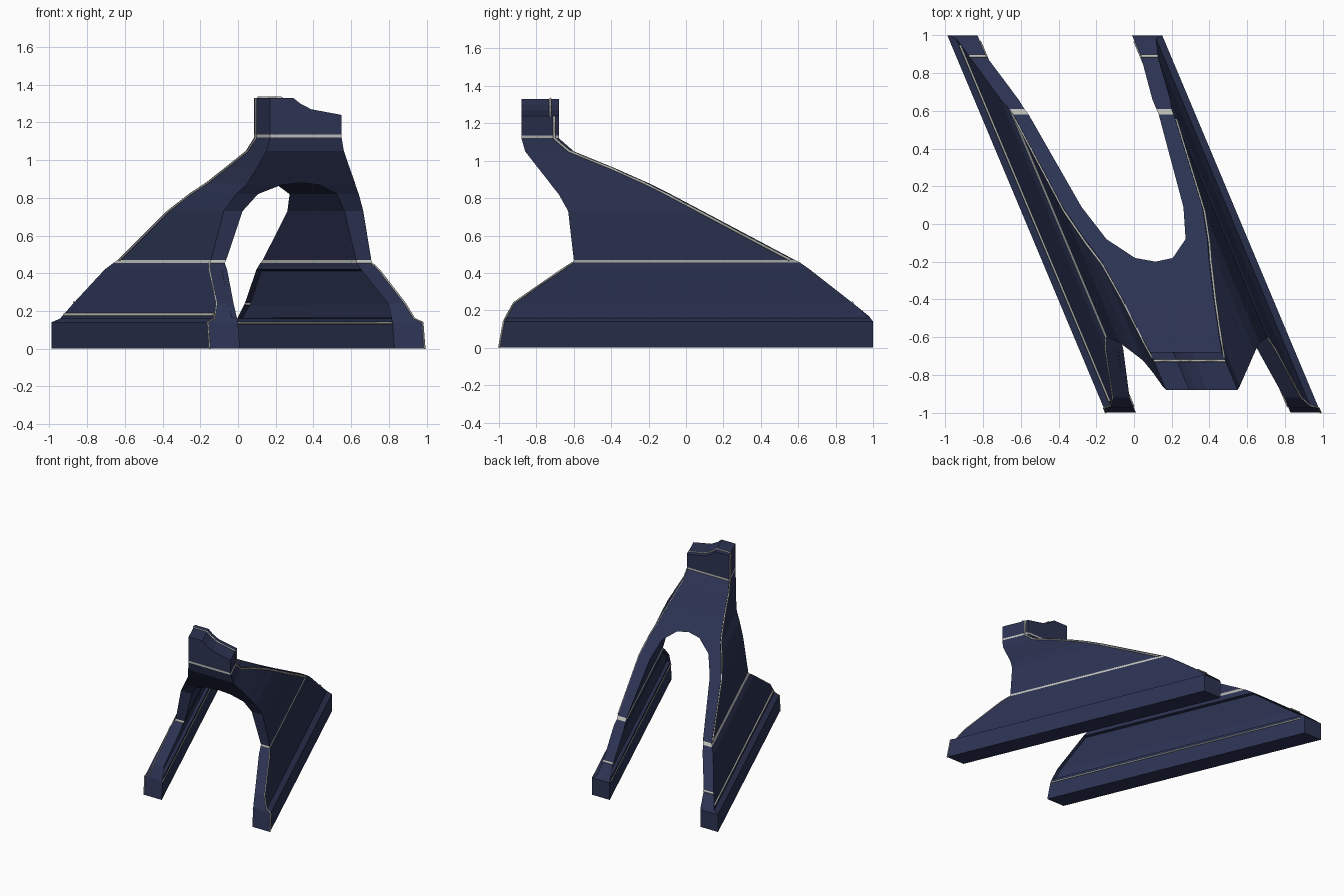
import bpy, bmesh

if "Cube" in bpy.data.objects:
    bpy.data.objects.remove(bpy.data.objects["Cube"])

SHEAR = 0.42  # plan view slant: x shifts by -SHEAR * y


def material(name, rgb):
    m = bpy.data.materials.new(name)
    m.diffuse_color = (*rgb, 1)
    m.use_nodes = True
    m.node_tree.nodes["Principled BSDF"].inputs["Base Color"].default_value = m.diffuse_color
    return m


NAVY = material("navy", (0.025, 0.033, 0.085))
GREY = material("pale_grey", (0.5, 0.5, 0.47))


def pt(x, y, z):
    return (x - SHEAR * y, y, z)


def finish(bm, name):
    bmesh.ops.recalc_face_normals(bm, faces=bm.faces)
    me = bpy.data.meshes.new(name)
    bm.to_mesh(me)
    bm.free()
    me.materials.append(NAVY)
    me.materials.append(GREY)
    ob = bpy.data.objects.new(name, me)
    bpy.context.collection.objects.link(ob)
    return ob


def skin(bm, rings, grey=()):
    """Join consecutive rings of points; listed ring gaps are grey bands."""
    vs = [[bm.verts.new(p) for p in r] for r in rings]
    out = []
    for i in range(len(vs) - 1):
        n = len(vs[i])
        for j in range(n):
            k = (j + 1) % n
            f = bm.faces.new((vs[i][j], vs[i][k], vs[i + 1][k], vs[i + 1][j]))
            f.material_index = int(i in grey)
            out.append((i, j, f))
    return vs, out


# z, front y, back y, centre x, outer half width, inner half width
LEVELS = [
    (0.00, -1.00, 1.00, 0.00, 0.57, 0.41),
    (0.14, -0.975, 1.00, 0.00, 0.57, 0.41),
    (0.16, -0.965, 0.985, 0.00, 0.53, 0.41),
    (0.24, -0.92, 0.89, 0.00, 0.50, 0.41),
    (0.42, -0.66, 0.66, 0.02, 0.45, 0.355),
    (0.455, -0.605, 0.61, 0.025, 0.43, 0.35),
    (0.47, -0.60, 0.58, 0.03, 0.425, 0.345),
    (0.73, -0.63, 0.09, 0.03, 0.37, 0.27),
    (0.82, -0.68, -0.08, 0.03, 0.325, 0.21),
    (0.87, -0.72, -0.18, 0.03, 0.29, 0.10),
    (0.88, -0.727, -0.20, 0.03, 0.285, 0.0),
]
CROWN = [
    LEVELS[-1],
    (0.96, -0.79, -0.38, 0.015, 0.245, 0),
    (1.05, -0.86, -0.60, -0.005, 0.205, 0),
    (1.12, -0.88, -0.68, -0.01, 0.19, 0),
    (1.135, -0.88, -0.68, -0.01, 0.19, 0),
]

# legs with splayed feet and arched inner edge
for side, name in ((-1, "left_leg"), (1, "right_leg")):
    bm = bmesh.new()
    rings = [[pt(c + side * xo, yf, z), pt(c + side * xo, yb, z),
              pt(c + side * xi, yb, z), pt(c + side * xi, yf, z)]
             for z, yf, yb, c, xo, xi in LEVELS]
    vs, faces = skin(bm, rings, grey=(5,))
    bm.faces.new(vs[0])
    bmesh.ops.recalc_face_normals(bm, faces=bm.faces)
    # recessed inner panel
    panel = [f for i, j, f in faces if j == 2 and i in (2, 3)]
    bmesh.ops.inset_region(bm, faces=panel, thickness=0.012, depth=-0.025)
    finish(bm, name)

# crown with a stepped top edge
bm = bmesh.new()
COLS = [(-1, 1.33), (-0.35, 1.33), (-0.15, 1.30), (0.15, 1.27), (1, 1.24)]


def crown_ring(z, yf, yb, c, xo, top=False):
    front = [pt(c + t * xo, yf, zt if top else z) for t, zt in COLS]
    back = [pt(c + t * xo, yb, zt if top else z) for t, zt in COLS]
    return front + back[::-1]


rings = [crown_ring(*lv[:5]) for lv in CROWN]
rings.append(crown_ring(1.3, -0.88, -0.68, -0.01, 0.19, True))
vs, _ = skin(bm, rings, grey=(3,))
for i in range(4):
    t = vs[-1]
    bm.faces.new((t[i], t[i + 1], t[8 - i], t[9 - i]))
finish(bm, "crown")


# thin pale trim lines
def trim(name, points, r=0.008):
    cu = bpy.data.curves.new(name, "CURVE")
    cu.dimensions = "3D"
    cu.bevel_depth = r
    cu.bevel_resolution = 0
    cu.use_fill_caps = True
    sp = cu.splines.new("POLY")
    sp.points.add(len(points) - 1)
    for p, q in zip(sp.points, points):
        p.co = (*q, 1)
    cu.materials.append(GREY)
    bpy.context.collection.objects.link(bpy.data.objects.new(name, cu))


for side, name in ((-1, "left"), (1, "right")):
    # trim following the sloping back edge up to the crown
    path = [pt(c + side * xo, yb - 0.025, z)
            for z, yf, yb, c, xo, xi in LEVELS[6:] + CROWN[1:4]]
    path.append(pt(-0.01 + side * 0.19, -0.705, 1.33 if side < 0 else 1.24))
    trim(name + "_slope_trim", path)
    # inner foot ledge and front foot edge
    trim(name + "_ledge_trim", [pt(side * 0.41, -0.97, 0.135), pt(side * 0.41, 0.97, 0.135)], 0.006)
    trim(name + "_toe_trim", [pt(c + side * xo, yf, z)
                              for z, yf, yb, c, xo, xi in LEVELS[:6]], 0.005)
    trim(name + "_heel_trim", [pt(side * 0.50, 0.89, 0.24), pt(side * 0.41, 0.89, 0.24)], 0.01)
trim("left_outer_trim", [pt(-0.522, -0.94, 0.18), pt(-0.522, 0.95, 0.18)], 0.009)
trim("crown_back_trim", [pt(-0.01 + t * 0.19, -0.725, z + 0.001) for t, z in COLS], 0.007)
